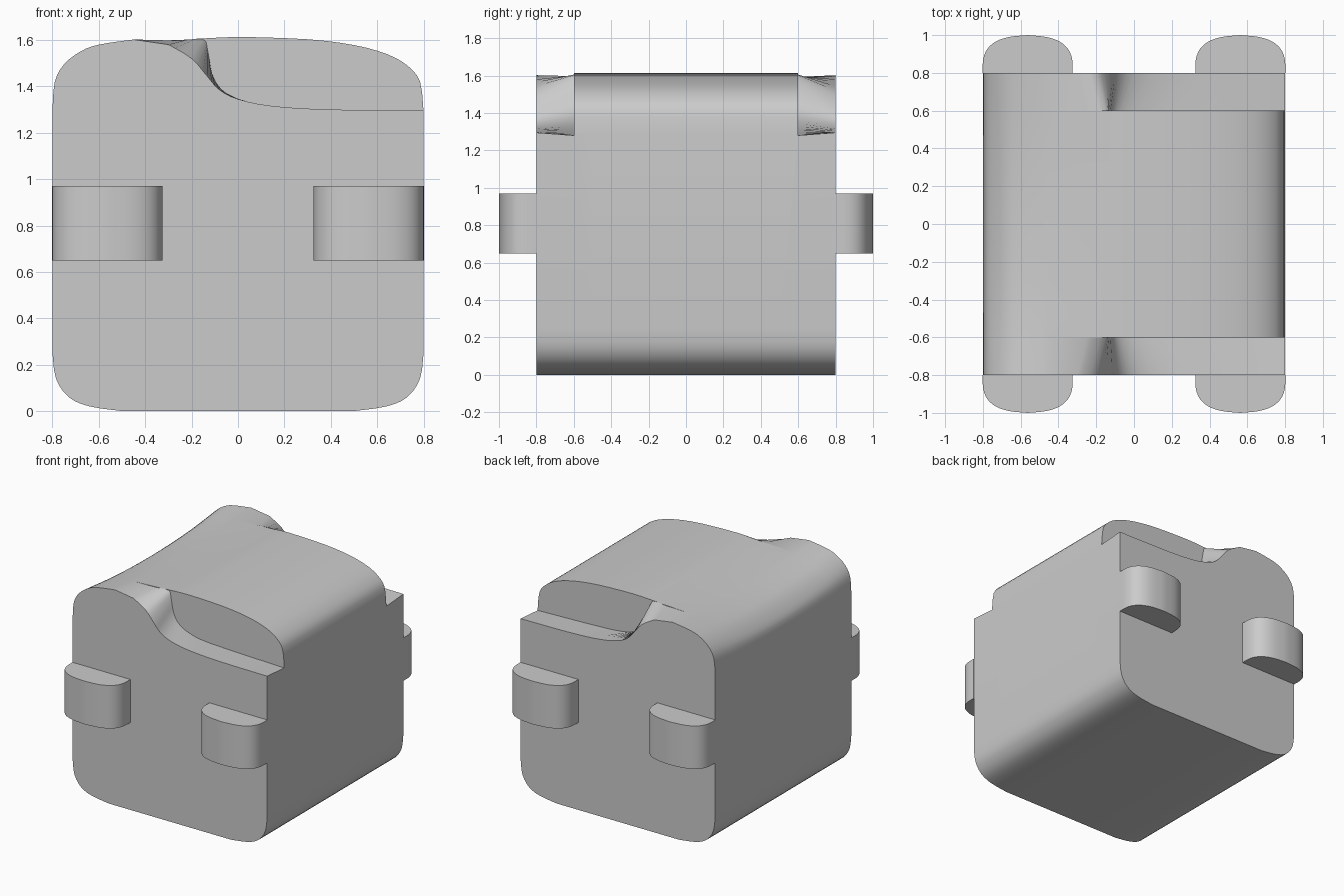
import bpy, bmesh, math

if "Cube" in bpy.data.objects:
    bpy.data.objects.remove(bpy.data.objects["Cube"])


def smooth(pts, n=3):
    """Catmull-Rom resample of a short 2D profile."""
    out = []
    for i in range(len(pts) - 1):
        p0, p1 = pts[max(i - 1, 0)], pts[i]
        p2, p3 = pts[i + 1], pts[min(i + 2, len(pts) - 1)]
        for k in range(n):
            t = k / n
            out.append(tuple(0.5 * (2 * b + (c - a) * t + (2 * a - 5 * b + 4 * c - d) * t * t
                                    + (3 * b - a - 3 * c + d) * t ** 3)
                             for a, b, c, d in zip(p0, p1, p2, p3)))
    return out + [pts[-1]]


def finish(bm, name, angle=35):
    bmesh.ops.remove_doubles(bm, verts=bm.verts, dist=0.0005)
    bmesh.ops.dissolve_degenerate(bm, edges=bm.edges, dist=0.0004)
    bmesh.ops.recalc_face_normals(bm, faces=bm.faces)
    me = bpy.data.meshes.new(name)
    bm.to_mesh(me)
    bm.free()
    ob = bpy.data.objects.new(name, me)
    bpy.context.collection.objects.link(ob)
    bpy.ops.object.select_all(action='DESELECT')
    ob.select_set(True)
    bpy.context.view_layer.objects.active = ob
    bpy.ops.object.shade_smooth_by_angle(angle=math.radians(angle))
    return ob


def loft(bm, rings):
    """Skin closed rings of equal length and cap both ends."""
    vs = [[bm.verts.new(p) for p in r] for r in rings]
    n = len(vs[0])
    for a, b in zip(vs, vs[1:]):
        for i in range(n):
            j = (i + 1) % n
            bm.faces.new((a[i], a[j], b[j], b[i]))
    bm.faces.new(vs[0])
    bm.faces.new(vs[-1])


# Body profiles in x, z
left_end = smooth([(-.8, 1.3), (-.79, 1.42), (-.75, 1.495), (-.68, 1.55), (-.6, 1.58), (-.45, 1.602)])
left_mid = smooth([(-.8, 1.2), (-.79, 1.36), (-.76, 1.43), (-.68, 1.505), (-.58, 1.545), (-.45, 1.58)])
top = smooth([(-.13, 1.605), (0, 1.613), (.3, 1.603), (.5, 1.578), (.64, 1.54), (.73, 1.49),
              (.785, 1.42), (.8, 1.29)])
step_out = smooth([(-.3, 1.58), (-.2, 1.52), (-.13, 1.44), (-.08, 1.385), (0, 1.345), (.15, 1.315),
                   (.4, 1.3), (.8, 1.295)])
step_in = smooth([(-.25, 1.597), (-.15, 1.603), (-.13, 1.55), (-.11, 1.45), (-.07, 1.38), (.02, 1.33),
                  (.2, 1.3), (.8, 1.28)])
corner = smooth([(.8, .25), (.785, .14), (.73, .06), (.64, .02), (.5, 0)])
bottom = corner + [(-x, z) for x, z in reversed(corner)]


def section(y, upper):
    w = (y / 0.8) ** 2
    left = [(a[0] * w + b[0] * (1 - w), a[1] * w + b[1] * (1 - w)) for a, b in zip(left_end, left_mid)]
    return [(x, y, z) for x, z in left + upper + bottom]


# Body with recessed steps along both ends
bm = bmesh.new()
rings = [section(-.8, step_out), section(-.6, step_in)]
rings += [section(-.6 + 1.2 * i / 12, top) for i in range(13)]
rings += [section(.6, step_in), section(.8, step_out)]
loft(bm, rings)
finish(bm, "body")

# Four rounded side lugs
half = smooth([(-.238, 0), (-.236, .07), (-.215, .125), (-.17, .165), (-.1, .19), (0, .2)])
outline = half + [(-x, y) for x, y in reversed(half[:-1])]
for sx, xn in ((-1, "left"), (1, "right")):
    for sy, yn in ((-1, "front"), (1, "back")):
        bm = bmesh.new()
        loft(bm, [[(sx * .563 + x, sy * (.8 + y), z) for x, y in outline] for z in (.65, .97)])
        finish(bm, f"{yn}_{xn}_lug")
